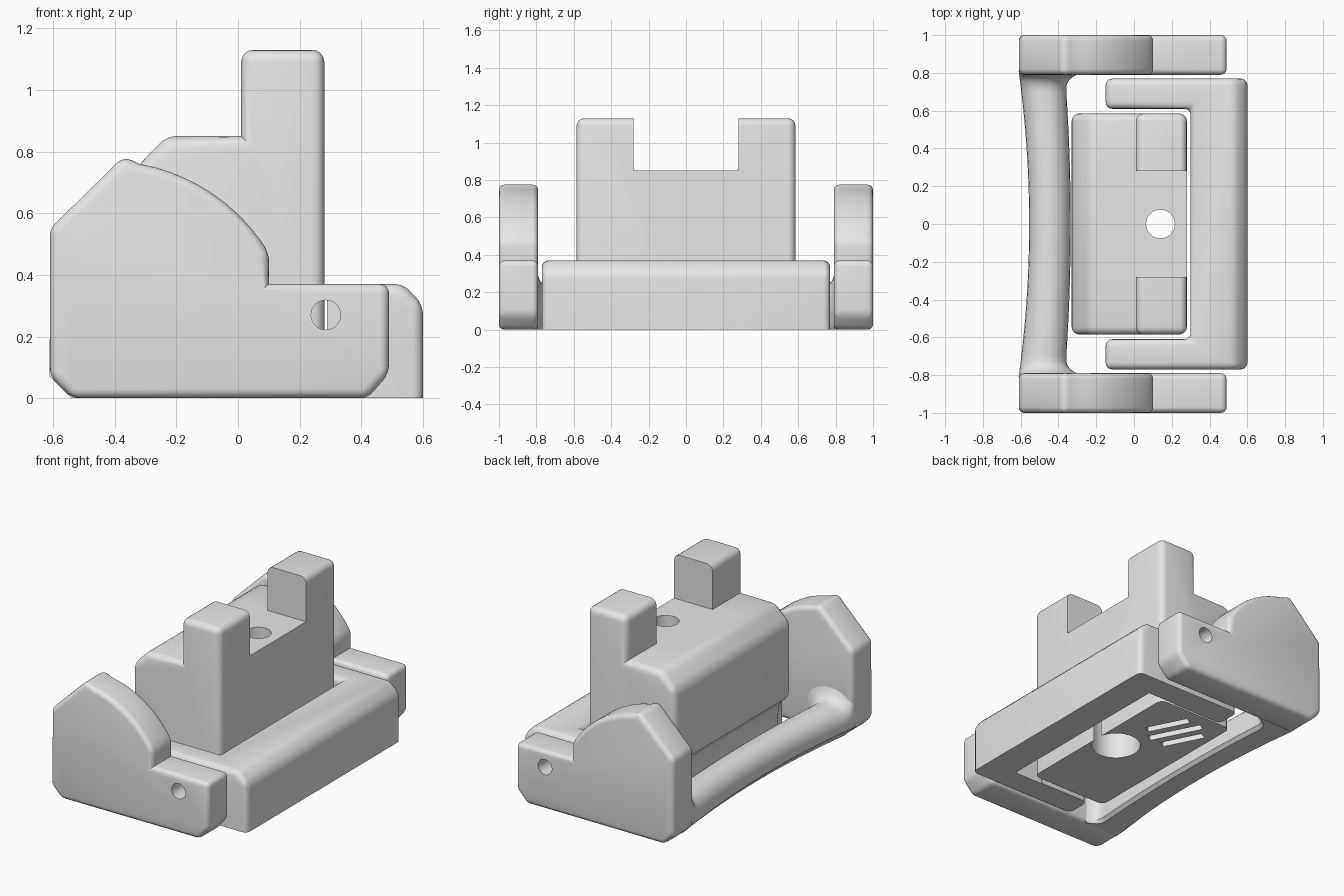
import bpy, bmesh, math
from mathutils import Matrix

if "Cube" in bpy.data.objects:
    bpy.data.objects.remove(bpy.data.objects["Cube"], do_unlink=True)

grey = bpy.data.materials.new("plain grey")
grey.use_nodes = True
grey.diffuse_color = (0.8, 0.8, 0.8, 1)
grey.node_tree.nodes["Principled BSDF"].inputs["Base Color"].default_value = (0.8, 0.8, 0.8, 1)


def finish(bm, name):
    bmesh.ops.recalc_face_normals(bm, faces=bm.faces)
    mesh = bpy.data.meshes.new(name)
    bm.to_mesh(mesh)
    bm.free()
    mesh.materials.append(grey)
    obj = bpy.data.objects.new(name, mesh)
    bpy.context.collection.objects.link(obj)
    return obj


def prism(points, low, high, upright=True):
    """Extrude an outline along y (upright) or along z."""
    bm = bmesh.new()
    rings = []
    for d in (low, high):
        rings.append([bm.verts.new((a, d, b) if upright else (a, b, d)) for a, b in points])
    bm.faces.new(rings[0])
    bm.faces.new(rings[1][::-1])
    n = len(points)
    for i in range(n):
        j = (i + 1) % n
        bm.faces.new((rings[0][i], rings[0][j], rings[1][j], rings[1][i]))
    bmesh.ops.recalc_face_normals(bm, faces=bm.faces)
    return bm


def round_edges(bm, width, floor=None, concave=False):
    """Round the sharp edges, leaving those that lie on the floor height."""
    edges = []
    for e in bm.edges:
        angle = e.calc_face_angle_signed(0)
        on_floor = floor is not None and all(abs(v.co.z - floor) < 0.001 for v in e.verts)
        if not on_floor and (angle > 0.5 or (concave and angle < -0.5)):
            edges.append(e)
    bmesh.ops.bevel(bm, geom=edges, offset=width, segments=4, profile=0.5,
                    affect='EDGES', clamp_overlap=False)


def box_cutter(size, at, turn=0):
    bm = bmesh.new()
    bmesh.ops.create_cube(bm, size=1)
    bm.transform(Matrix.Translation(at) @ Matrix.Rotation(turn, 4, 'Z') @ Matrix.Diagonal((*size, 1)))
    return finish(bm, "cutter")


def round_cutter(radius, depth, at, along_y=False):
    bm = bmesh.new()
    bmesh.ops.create_cone(bm, cap_ends=True, segments=32, radius1=radius, radius2=radius, depth=depth)
    turn = Matrix.Rotation(math.pi / 2, 4, 'X') if along_y else Matrix()
    bm.transform(Matrix.Translation(at) @ turn)
    return finish(bm, "cutter")


def select(obj):
    bpy.ops.object.select_all(action='DESELECT')
    obj.select_set(True)
    bpy.context.view_layer.objects.active = obj


def cut(obj, cutters):
    select(obj)
    for c in cutters:
        mod = obj.modifiers.new("cut", 'BOOLEAN')
        mod.operation = 'DIFFERENCE'
        mod.solver = 'EXACT'
        mod.object = c
        bpy.ops.object.modifier_apply(modifier=mod.name)
        bpy.data.objects.remove(c, do_unlink=True)


def smooth(obj):
    select(obj)
    bpy.ops.object.shade_smooth_by_angle(angle=math.radians(32))


def pin_hole(side):
    return round_cutter(0.048, 0.6, (0.285, side * 0.9, 0.27), True)


# Side cheeks: arched plates with a low toe and a pin hole
arc = []
for i in range(11):
    a = math.radians(31 + (80 - 31) * i / 10)
    arc.append((-0.43 + 0.62 * math.cos(a), 0.15 + 0.62 * math.sin(a)))
cheek = [(-0.61, 0.07), (-0.54, 0), (0.42, 0), (0.49, 0.08), (0.49, 0.37), (0.1, 0.37)]
cheek += arc + [(-0.37, 0.785), (-0.61, 0.55)]
for side, name in ((1, "back_cheek"), (-1, "front_cheek")):
    bm = prism(cheek, side * 0.79, side)
    round_edges(bm, 0.03)
    obj = finish(bm, name)
    cut(obj, [pin_hole(side)])
    smooth(obj)

# Handle bar: rounded top, flat base, bowed inward, flared into the cheeks
bm = bmesh.new()
rings = []
steps = 48
for i in range(steps + 1):
    y = 0.81 * math.sin(math.pi * (i / steps - 0.5))
    k = (y / 0.79) ** 2
    t = min(1, max(0, (abs(y) - 0.71) / 0.08))
    flare = 0.08 * (1 - math.sqrt(1 - t * t))
    outer, inner, top = -0.555 - 0.053 * k, -0.335 - 0.03 * k + flare, 0.22 + flare
    ring = [(outer, 0.07), (outer + 0.07, 0), (inner - 0.02, 0), (inner, 0.02)]
    for j in range(13):
        a = math.pi * j / 12
        ring.append(((outer + inner) / 2 + (inner - outer) / 2 * math.cos(a),
                     top - 0.11 + 0.11 * math.sin(a)))
    rings.append([bm.verts.new((x, y, z)) for x, z in ring])
for r, s in zip(rings, rings[1:]):
    for j in range(len(r)):
        k = (j + 1) % len(r)
        bm.faces.new((r[j], r[k], s[k], s[j]))
bm.faces.new(rings[0])
bm.faces.new(rings[-1][::-1])
smooth(finish(bm, "handle_bar"))

# U-shaped frame with a chamfered long edge
plan = [(0.6, -0.77), (0.6, 0.77), (-0.15, 0.77), (-0.15, 0.61),
        (0.3, 0.61), (0.3, -0.61), (-0.15, -0.61), (-0.15, -0.77)]
bm = prism(plan, 0, 0.37, upright=False)
long_edge = [e for e in bm.edges if all(v.co.x > 0.59 and v.co.z > 0.3 for v in e.verts)]
bmesh.ops.bevel(bm, geom=long_edge, offset=0.065, segments=1, profile=0.5, affect='EDGES')
round_edges(bm, 0.035, floor=0, concave=True)
frame = finish(bm, "u_frame")
cut(frame, [box_cutter((0.2, 1.23, 0.4), (0.3, 0, 0)), pin_hole(1), pin_hole(-1)])
smooth(frame)

# Central block: two posts at the ends, bored hole, hollow for the bar
block = [(-0.25, 0.01), (0.28, 0.01), (0.28, 1.13), (0.01, 1.13), (0.01, 0.85), (-0.23, 0.85),
         (-0.33, 0.75), (-0.33, 0.28), (-0.285, 0.25), (-0.26, 0.2), (-0.25, 0.13)]
bm = prism(block, -0.585, 0.585)
round_edges(bm, 0.04, floor=0.01)
body = finish(bm, "central_block")
cutters = [box_cutter((1.4, 0.56, 0.6), (0, 0, 1.15)),
           round_cutter(0.076, 3, (0.14, 0, 0.5)),
           round_cutter(0.145, 0.6, (0.14, 0, 0))]
# Slanted grooves in the underside
for i, length in ((-1, 0.27), (0, 0.34), (1, 0.27)):
    cutters.append(box_cutter((0.05, length, 0.1), (-0.03 + 0.09 * i, 0.34 + 0.04 * i, 0.01),
                              math.radians(27)))
cut(body, cutters)
smooth(body)
